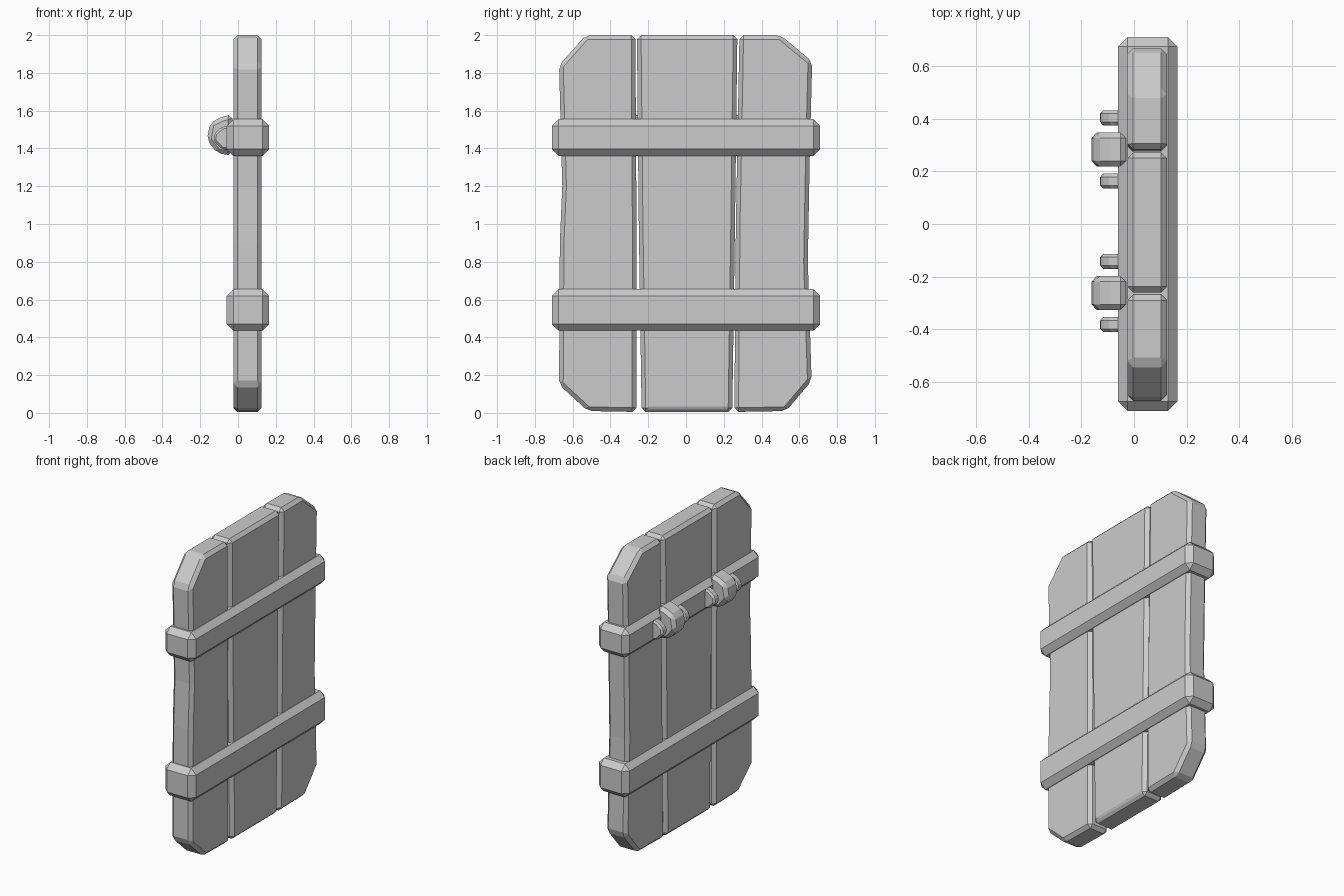
import bpy, bmesh
from mathutils import Vector

if "Cube" in bpy.data.objects:
    bpy.data.objects.remove(bpy.data.objects["Cube"])


def finish(name, bm, bevel):
    bmesh.ops.recalc_face_normals(bm, faces=bm.faces)
    me = bpy.data.meshes.new(name)
    bm.to_mesh(me)
    bm.free()
    ob = bpy.data.objects.new(name, me)
    bpy.context.collection.objects.link(ob)
    if bevel:
        m = ob.modifiers.new("chamfer", 'BEVEL')
        m.width = bevel
        m.segments = 1
        m.limit_method = 'ANGLE'
        m.angle_limit = 0.6
    return ob


def prism(name, outline, start, depth, bevel):
    """Extrude a closed 3D outline along a vector, then chamfer it."""
    bm = bmesh.new()
    f = bm.faces.new([bm.verts.new(Vector(p) + Vector(start)) for p in outline])
    ext = bmesh.ops.extrude_face_region(bm, geom=[f])
    bmesh.ops.translate(bm, vec=depth,
                        verts=[v for v in ext["geom"] if isinstance(v, bmesh.types.BMVert)])
    return finish(name, bm, bevel)


# Planks: worn outlines in the y-z plane
planks = {
    "plank_left": [(-0.52, 0.01), (-0.263, 0.005), (-0.262, 1.0), (-0.268, 2.0),
                   (-0.53, 2.0), (-0.672, 1.84), (-0.655, 1.2), (-0.668, 0.9), (-0.672, 0.15)],
    "plank_middle": [(-0.235, 0.005), (0.245, 0.005), (0.258, 0.9), (0.272, 2.0),
                     (-0.26, 2.0), (-0.25, 1.0)],
    "plank_right": [(0.256, 0.005), (0.53, 0.01), (0.665, 0.17), (0.645, 0.8), (0.655, 1.35),
                    (0.668, 1.86), (0.5, 2.0), (0.283, 2.0), (0.264, 1.0)],
}
for name, pts in planks.items():
    prism(name, [(0, y, z) for y, z in pts], (-0.025, 0, 0), (0.15, 0, 0), 0.022)

# Worn lower edge of the middle plank: cut away the front bottom corner
cut = prism("wear_cutter", [(0.1, 0, -0.02), (0.14, 0, -0.02), (0.14, 0, 0.05), (0.125, 0, 0.035)],
            (0, -0.2, 0), (0, 0.42, 0), 0)
cut.hide_render = True
cut.hide_set(True)
mod = bpy.data.objects["plank_middle"].modifiers.new("wear", 'BOOLEAN')
mod.object = cut
mod.operation = 'DIFFERENCE'

# Crossbands wrapped around the planks
for name, z0, z1 in (("upper_band", 1.36, 1.555), ("lower_band", 0.435, 0.655)):
    prism(name, [(-0.06, -0.71, z0), (0.165, -0.71, z0), (0.165, -0.71, z1), (-0.06, -0.71, z1)],
          (0, 0, 0), (0, 1.42, 0), 0.036)

# Rope knots on the back of the upper band: a big wrap between two small ones
big = [(-0.03, 1.362), (-0.11, 1.375), (-0.165, 1.445), (-0.148, 1.535), (-0.09, 1.565), (-0.03, 1.582)]
small = [(-0.04, 1.39), (-0.085, 1.395), (-0.13, 1.44), (-0.125, 1.48), (-0.085, 1.515), (-0.04, 1.52)]
for side, yc in (("a", 0.283), ("b", -0.262)):
    prism("knot_" + side, [(x, 0, z) for x, z in big], (0, yc - 0.065, 0), (0, 0.13, 0), 0.022)
    for end, off in (("inner", -0.12), ("outer", 0.12)):
        prism(f"knot_{side}_{end}_loop", [(x, 0, z) for x, z in small],
              (0, yc + off - 0.028, 0), (0, 0.056, 0), 0.012)
